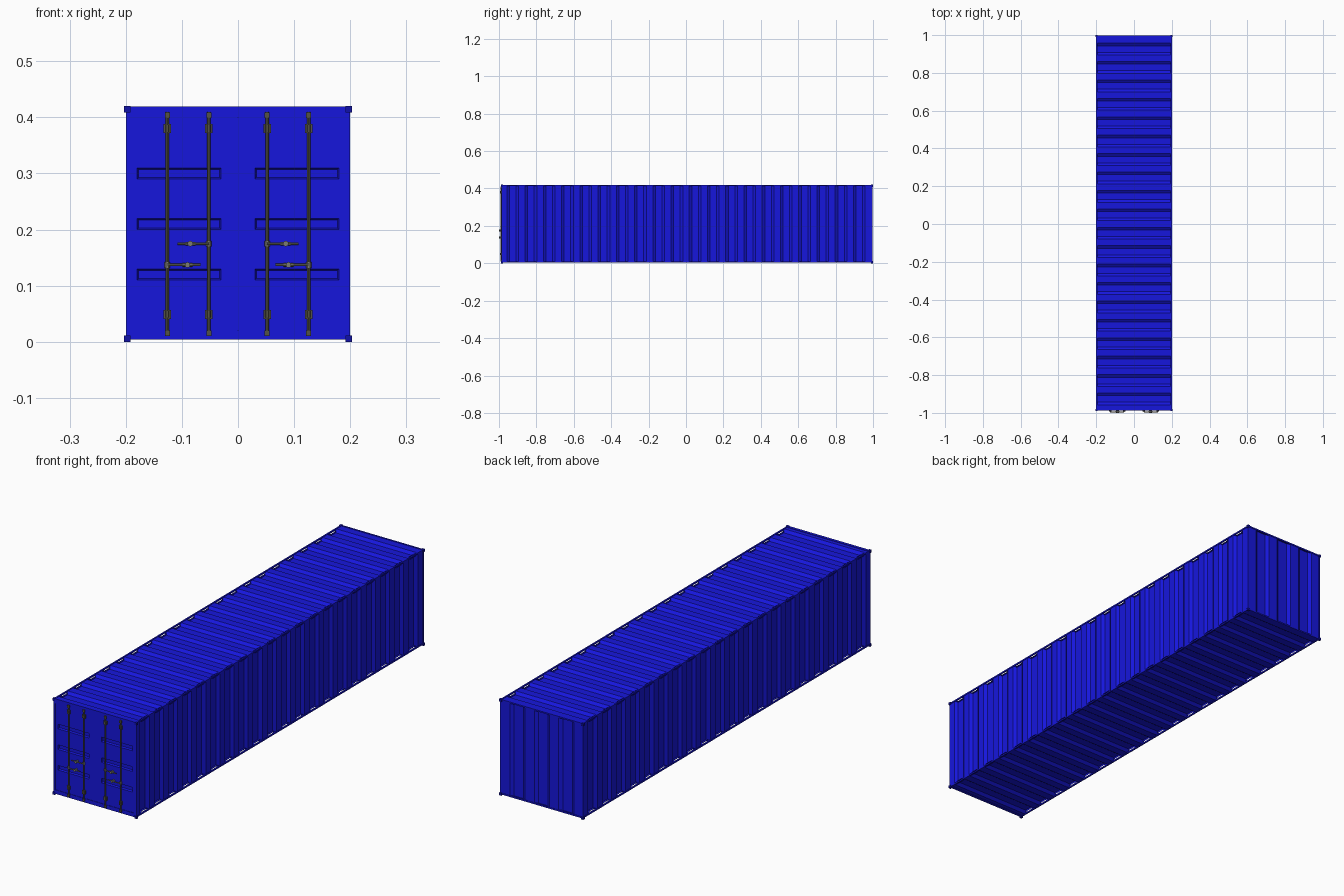
import bpy, bmesh
from mathutils import Vector, Matrix

if "Cube" in bpy.data.objects:
    bpy.data.objects.remove(bpy.data.objects["Cube"])


def material(name, rgb):
    m = bpy.data.materials.new(name)
    m.diffuse_color = (*rgb, 1)
    m.use_nodes = True
    m.node_tree.nodes["Principled BSDF"].inputs["Base Color"].default_value = m.diffuse_color
    return m


BLUE = material("blue_paint", (0.008, 0.008, 0.72))
DARK = material("dark_steel", (0.09, 0.085, 0.06))
STEEL = material("handle_steel", (0.2, 0.2, 0.17))

# Outer limits of the body
X, Y0, Y1, Z0, Z1 = 0.2, -0.987, 0.997, 0.004, 0.419


def finish(name, bm, mat):
    me = bpy.data.meshes.new(name)
    bm.to_mesh(me)
    bm.free()
    me.materials.append(mat)
    ob = bpy.data.objects.new(name, me)
    bpy.context.collection.objects.link(ob)
    return ob


def boxes(name, limits, mat):
    """One object from boxes given as (x0, x1, y0, y1, z0, z1)."""
    bm = bmesh.new()
    for x0, x1, y0, y1, z0, z1 in limits:
        mid = Vector(((x0 + x1) / 2, (y0 + y1) / 2, (z0 + z1) / 2))
        size = Matrix.Diagonal((abs(x1 - x0), abs(y1 - y0), abs(z1 - z0), 1))
        bmesh.ops.create_cube(bm, size=1, matrix=Matrix.Translation(mid) @ size)
    return finish(name, bm, mat)


def corrugated(name, count, pitch, ends, width, out, place):
    """Sheet with trapezoid grooves; place(t, w, depth) gives the position."""
    half, slope, depth = pitch / 4, 0.007, 0.01
    profile = [(ends[0], 0)]
    for i in range(count):
        c = (i - (count - 1) / 2) * pitch
        profile += [(c - half - slope, 0), (c - half + slope, depth),
                    (c + half - slope, depth), (c + half + slope, 0)]
    profile.append((ends[1], 0))
    bm = bmesh.new()
    rows = [[bm.verts.new(place(t, w, d)) for w in width] for t, d in profile]
    for a, b in zip(rows, rows[1:]):
        bm.faces.new((a[0], a[1], b[1], b[0]))
    bm.normal_update()
    for f in bm.faces:
        if f.normal.dot(Vector(out)) < 0:
            f.normal_flip()
    return finish(name, bm, BLUE)


# Corrugated walls, roof, floor and back
long_ends, zs, xs = (Y0 + 0.004, Y1 - 0.004), (Z0 + 0.004, Z1 - 0.004), (-X + 0.004, X - 0.004)
for side, s in (("left", -1), ("right", 1)):
    corrugated(side + "_wall", 20, 0.0975, long_ends, zs, (s, 0, 0),
               lambda t, w, d: (s * (X - 0.002 - d), t, w))
corrugated("roof", 20, 0.0975, long_ends, xs, (0, 0, 1), lambda t, w, d: (w, t, Z1 - 0.002 - d))
corrugated("floor", 20, 0.0975, long_ends, xs, (0, 0, -1), lambda t, w, d: (w, t, Z0 + 0.002 + d))
corrugated("back_wall", 3, 0.118, xs, zs, (0, 1, 0), lambda t, w, d: (t, Y1 - 0.002 - d, w))

# Frame rails along the edges
R = 0.006
rails = []
for s in (-1, 1):
    x0, x1 = sorted((s * X, s * (X - R)))
    rails += [(x0, x1, Y0, Y1, Z0, Z0 + R), (x0, x1, Y0, Y1, Z1 - R, Z1),
              (x0, x1, Y1 - R, Y1, Z0, Z1),
              (*sorted((s * X, s * (X - 0.008))), Y0, Y0 + 0.012, Z0, Z1)]
rails += [(-X, X, Y1 - R, Y1, Z0, Z0 + R), (-X, X, Y1 - R, Y1, Z1 - R, Z1),
          (-X, X, Y0, Y0 + 0.012, Z0, 0.021), (-X, X, Y0, Y0 + 0.012, 0.399, Z1)]
boxes("frame", rails, BLUE)

# Corner castings
boxes("corner_castings",
      [(s * 0.192, s * 0.2035, y, y + 0.011, z, z + 0.011)
       for s in (-1, 1) for y in (-0.99, 0.989) for z in (0, 0.409)],
      material("casting_blue", (0.005, 0.005, 0.4)))

# Doors with three sunken pockets each
DOOR_Y = Y0 + 0.002
for side, s in (("left", -1), ("right", 1)):
    cx = sorted(s * v for v in (0.0005, 0.03, 0.18, 0.194))
    cz = (0.019, 0.11, 0.13, 0.2, 0.22, 0.29, 0.31, 0.401)
    bm = bmesh.new()
    grid = [[bm.verts.new((x, DOOR_Y, z)) for x in cx] for z in cz]
    pockets = []
    for j in range(len(cz) - 1):
        for i in range(3):
            f = bm.faces.new((grid[j][i], grid[j][i + 1], grid[j + 1][i + 1], grid[j + 1][i]))
            if i == 1 and j % 2:
                pockets.append(f)
    bm.normal_update()
    bmesh.ops.inset_individual(bm, faces=pockets, thickness=0.004, depth=-0.008)
    finish(side + "_door", bm, BLUE)
boxes("door_seal", [(-0.003, 0.003, DOOR_Y + 0.001, DOOR_Y + 0.004, 0.02, 0.4)], BLUE)


def rod(bm, a, b, r, sides=12):
    a, b = Vector(a), Vector(b)
    turn = (b - a).to_track_quat("Z", "Y").to_matrix().to_4x4()
    bmesh.ops.create_cone(bm, cap_ends=True, segments=sides, radius1=r, radius2=r,
                          depth=(b - a).length, matrix=Matrix.Translation((a + b) / 2) @ turn)


def smooth(ob):
    bpy.ops.object.select_all(action="DESELECT")
    ob.select_set(True)
    bpy.context.view_layer.objects.active = ob
    bpy.ops.object.shade_smooth_by_angle()


# Locking bars with brackets and end cams
BAR_Y = -0.9895
bars, brackets = bmesh.new(), []
for x in (-0.126, -0.052, 0.052, 0.126):
    rod(bars, (x, BAR_Y, 0.01), (x, BAR_Y, 0.41), 0.003)
    for z in (0.38, 0.049):
        brackets.append((x - 0.0065, x + 0.0065, -0.9915, DOOR_Y, z - 0.008, z + 0.008))
        rod(bars, (x, BAR_Y, z - 0.006), (x, BAR_Y, z + 0.006), 0.004)
    for z in (0.404, 0.015):
        brackets.append((x - 0.0045, x + 0.0045, -0.993, DOOR_Y, z - 0.005, z + 0.005))
smooth(finish("locking_bars", bars, DARK))
boxes("bar_brackets", brackets, DARK)

# Handles with hubs and latches
handles = bmesh.new()
for s in (-1, 1):
    for bar_x, latch_x, tip_x, z in ((0.052, 0.085, 0.108, 0.175), (0.126, 0.09, 0.067, 0.137)):
        rod(handles, (s * bar_x, -0.995, z), (s * tip_x, -0.995, z), 0.0022, 8)
        rod(handles, (s * bar_x, BAR_Y, z - 0.005), (s * bar_x, BAR_Y, z + 0.005), 0.0048)
        rod(handles, (s * latch_x, DOOR_Y, z), (s * latch_x, -1.0, z), 0.005)
        rod(handles, (s * (latch_x - 0.009), -0.994, z), (s * (latch_x + 0.009), -0.994, z), 0.0032, 8)
smooth(finish("door_handles", handles, STEEL))
